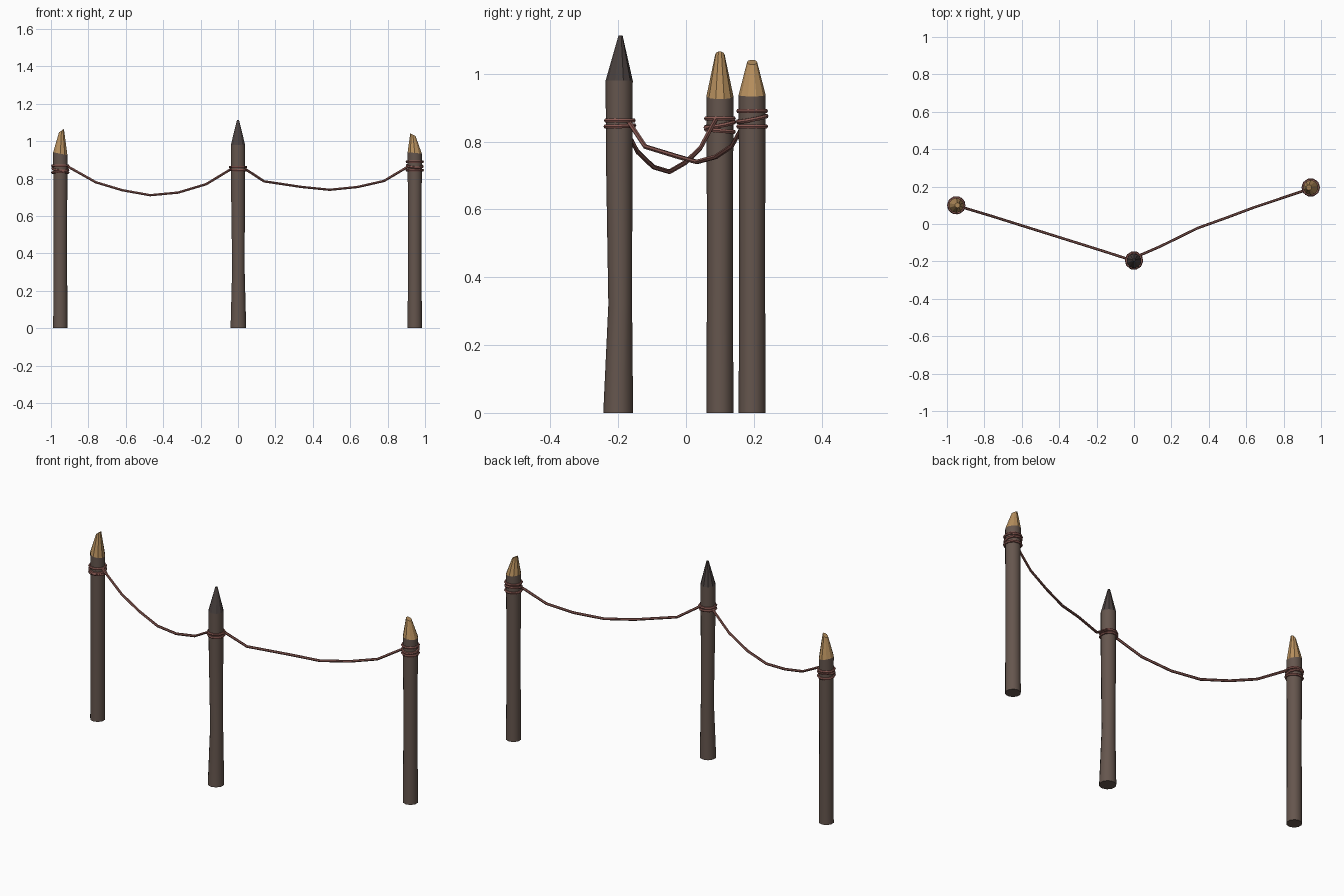
import bpy, bmesh, math
from mathutils import Vector, Matrix

if "Cube" in bpy.data.objects:
    bpy.data.objects.remove(bpy.data.objects["Cube"])


def mat(name, col):
    m = bpy.data.materials.new(name)
    m.diffuse_color = (*col, 1)
    m.use_nodes = True
    m.node_tree.nodes["Principled BSDF"].inputs["Base Color"].default_value = m.diffuse_color
    return m


BARK = mat("bark brown", (0.13, 0.092, 0.075))
WOOD = mat("cut wood tan", (0.47, 0.275, 0.11))
DARK = mat("weathered tip grey", (0.068, 0.053, 0.05))
ROPE = mat("rope red brown", (0.25, 0.10, 0.085))


def finish(name, bm, mats, angle=35):
    bmesh.ops.recalc_face_normals(bm, faces=bm.faces)
    me = bpy.data.meshes.new(name)
    bm.to_mesh(me)
    bm.free()
    ob = bpy.data.objects.new(name, me)
    bpy.context.collection.objects.link(ob)
    for m in mats:
        me.materials.append(m)
    bpy.ops.object.select_all(action='DESELECT')
    ob.select_set(True)
    bpy.context.view_layer.objects.active = ob
    bpy.ops.object.shade_smooth_by_angle(angle=math.radians(angle))
    return ob


def loft(bm, rings, closed=False):
    """Skin a list of vertex rings; returns the side faces per band."""
    bands = []
    count = len(rings) if closed else len(rings) - 1
    for i in range(count):
        a, b = rings[i], rings[(i + 1) % len(rings)]
        n = len(a)
        bands.append([bm.faces.new((a[k], a[(k + 1) % n], b[(k + 1) % n], b[k])) for k in range(n)])
    if not closed:
        bm.faces.new(rings[0])
        bands.append([bm.faces.new(rings[-1])])
    return bands


# Posts: rows of (offset x, offset y, z, radius, z slope along x); last row is the tip
def post(name, x, y, rows, tip_mat, n=10):
    bm = bmesh.new()
    rings = []
    for ox, oy, z, r, slope in rows:
        ring = []
        for k in range(n):
            a = 2 * math.pi * (k + 0.5) / n
            dx = r * math.cos(a)
            ring.append(bm.verts.new((x + ox + dx, y + oy + r * math.sin(a), z + slope * dx)))
        rings.append(ring)
    bands = loft(bm, rings)
    for f in bands[-2] + bands[-1]:
        f.material_index = 1
    ob = finish(name, bm, [BARK, tip_mat], 37)
    for p in ob.data.polygons:      # carved tip stays faceted
        if p.material_index == 1:
            p.use_smooth = False


post("left_post", -0.95, 0.10, [
    (0, 0, 0, 0.040, 0), (0, 0, 0.45, 0.038, 0),
    (0, 0, 0.933, 0.040, -0.2), (0.006, 0, 1.056, 0.014, 0.7)], WOOD)
post("middle_post", 0, -0.197, [
    (0.002, -0.003, 0, 0.044, 0), (0.002, 0.003, 0.32, 0.035, 0), (0, 0, 0.75, 0.039, 0),
    (0, 0, 0.98, 0.040, 0), (0, 0.004, 1.113, 0.006, 0)], DARK)
post("right_post", 0.945, 0.195, [
    (0, 0, 0, 0.040, 0), (0, 0, 0.45, 0.038, 0),
    (0, 0, 0.937, 0.040, -0.1), (-0.010, 0, 1.034, 0.015, -0.5)], WOOD)


# Rope loops wound round each post
def wraps(name, x, y, loops, R=0.0425, r=0.007, n=10, m=6):
    bm = bmesh.new()
    for z, tilt, head in loops:
        rot = Matrix.Rotation(head, 3, 'Z') @ Matrix.Rotation(tilt, 3, 'X')
        rings = []
        for i in range(n):
            a = 2 * math.pi * i / n
            ring = []
            for j in range(m):
                b = 2 * math.pi * j / m
                d = R + r * math.cos(b)
                p = rot @ Vector((d * math.cos(a), d * math.sin(a), r * math.sin(b)))
                ring.append(bm.verts.new(p + Vector((x, y, z))))
            rings.append(ring)
        loft(bm, rings, True)
    finish(name, bm, [ROPE], 50)


wraps("left_wraps", -0.95, 0.10, [(0.868, 0, 0), (0.850, 0.2, 0.4), (0.832, -0.08, 0)])
wraps("middle_wraps", 0, -0.195, [(0.862, 0, 0), (0.846, 0.04, 0.5)])
wraps("right_wraps", 0.945, 0.195, [(0.890, 0, 0), (0.867, 0.2, 0.3), (0.845, 0, 0)])


# Sagging ropes between the posts
def rope(name, pts, r=0.007, m=6):
    bm = bmesh.new()
    pts = [Vector(p) for p in pts]
    rings = []
    for i, p in enumerate(pts):
        t = (pts[min(i + 1, len(pts) - 1)] - pts[max(i - 1, 0)]).normalized()
        side = t.cross(Vector((0, 0, 1))).normalized()
        up = side.cross(t)
        rings.append([bm.verts.new(p + r * (math.cos(2 * math.pi * j / m) * side
                                            + math.sin(2 * math.pi * j / m) * up)) for j in range(m)])
    loft(bm, rings)
    finish(name, bm, [ROPE], 50)


rope("left_rope", [(-0.92, 0.09, 0.87), (-0.76, 0.042, 0.78), (-0.62, -0.002, 0.738),
                   (-0.47, -0.049, 0.711), (-0.32, -0.096, 0.725), (-0.17, -0.143, 0.77),
                   (-0.03, -0.188, 0.855)])
rope("right_rope", [(0.025, -0.17, 0.86), (0.14, -0.12, 0.785), (0.34, -0.022, 0.755),
                    (0.49, 0.032, 0.740), (0.64, 0.088, 0.755), (0.78, 0.135, 0.787),
                    (0.915, 0.18, 0.867)])
